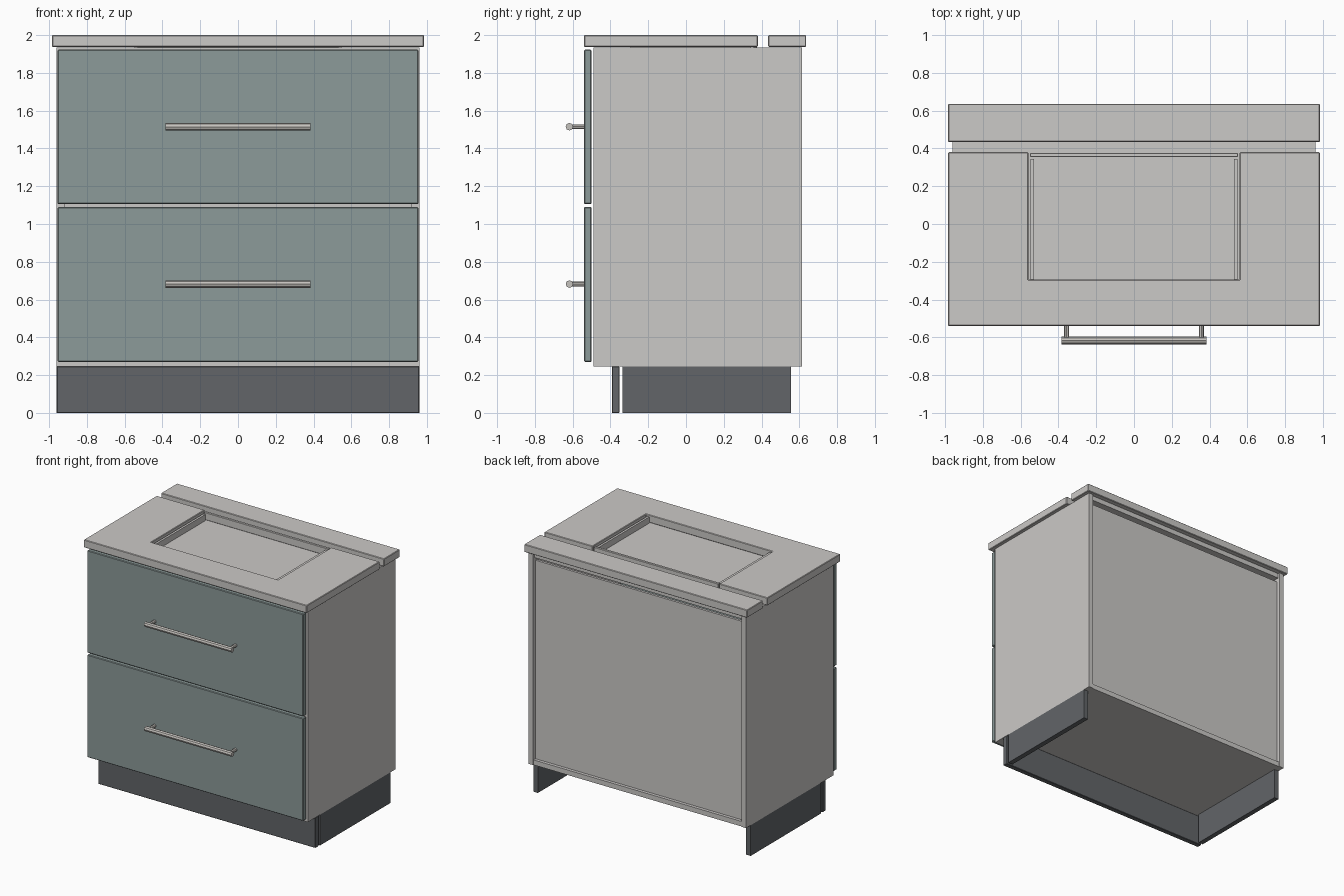
import bpy
import bmesh
import math
from mathutils import Matrix

if "Cube" in bpy.data.objects:
    bpy.data.objects.remove(bpy.data.objects["Cube"])


def material(name, rgb):
    m = bpy.data.materials.new(name)
    m.diffuse_color = (*rgb, 1)
    m.use_nodes = True
    m.node_tree.nodes["Principled BSDF"].inputs["Base Color"].default_value = m.diffuse_color
    return m


GREY = material("light grey", (0.60, 0.585, 0.57))
TEAL = material("grey teal", (0.265, 0.325, 0.32))
DARK = material("charcoal", (0.122, 0.13, 0.14))
METAL = material("brushed metal", (0.56, 0.54, 0.51))


def finish(name, bm, mat, bevel=0):
    me = bpy.data.meshes.new(name)
    bmesh.ops.recalc_face_normals(bm, faces=bm.faces)
    bm.to_mesh(me)
    bm.free()
    me.materials.append(mat)
    ob = bpy.data.objects.new(name, me)
    bpy.context.collection.objects.link(ob)
    if bevel:
        mod = ob.modifiers.new("soft edge", 'BEVEL')
        mod.width = bevel
        mod.segments = 1
    return ob


def box(name, x, y, z, mat, bevel=0):
    """Box between (min, max) pairs."""
    bm = bmesh.new()
    bmesh.ops.create_cube(bm, size=1)
    for v in bm.verts:
        for i, (a, b) in enumerate((x, y, z)):
            v.co[i] = (a + b) / 2 + v.co[i] * (b - a)
    return finish(name, bm, mat, bevel)


def rod(name, centre, length, radius, axis, mat, sides=8):
    bm = bmesh.new()
    turn = Matrix.Rotation(math.pi / 2, 4, 'Y' if axis == 'X' else 'X')
    bmesh.ops.create_cone(bm, cap_ends=True, segments=sides, radius1=radius,
                          radius2=radius, depth=length,
                          matrix=Matrix.Translation(centre) @ turn)
    return finish(name, bm, mat)


def slab(name, outline, z0, z1, mat, bevel=0):
    """Flat outline in x, y raised from z0 to z1."""
    bm = bmesh.new()
    face = bm.faces.new([bm.verts.new((x, y, z0)) for x, y in outline])
    ext = bmesh.ops.extrude_face_region(bm, geom=[face])
    for v in ext["geom"]:
        if isinstance(v, bmesh.types.BMVert):
            v.co.z = z1
    return finish(name, bm, mat, bevel)


# Carcass: sides, floor, top and inset back
for s, side in ((-1, "left"), (1, "right")):
    xs = sorted((s * 0.92, s * 0.96))
    box(side + "_side_panel", xs, (-0.49, 0.615), (0.245, 1.935), GREY)
    # Side plinth boards
    box(side + "_plinth", xs, (-0.335, 0.555), (0, 0.245), DARK)
    # Trim strips along the worktop recess
    box(side + "_recess_trim", sorted((s * 0.53, s * 0.548)),
        (-0.295, 0.345), (1.935, 1.985), GREY)
box("bottom_panel", (-0.92, 0.92), (-0.49, 0.61), (0.245, 0.285), GREY)
box("top_panel", (-0.92, 0.92), (-0.49, 0.57), (1.897, 1.935), GREY)
box("back_panel", (-0.92, 0.92), (0.565, 0.585), (0.285, 1.87), GREY)
box("back_top_rail", (-0.92, 0.92), (0.57, 0.60), (1.897, 1.935), GREY)
box("front_plinth", (-0.96, 0.96), (-0.393, -0.352), (0, 0.245), DARK, 0.003)

# Worktop with a recess open to the rear, plus separate rear strip
slab("worktop", [(-0.985, -0.54), (0.985, -0.54), (0.985, 0.38), (0.56, 0.38),
                 (0.56, -0.295), (-0.56, -0.295), (-0.56, 0.38), (-0.985, 0.38)],
     1.938, 2.0, GREY, 0.004)
box("recess_back_bar", (-0.55, 0.55), (0.355, 0.377), (1.935, 1.995), GREY, 0.003)
box("rear_worktop", (-0.985, 0.985), (0.435, 0.636), (1.938, 2.0), GREY, 0.004)

# Drawer fronts with bar handles
for name, z0, z1, hz in (("lower", 0.27, 1.09, 0.682), ("upper", 1.105, 1.923, 1.515)):
    box(name + "_drawer_front", (-0.955, 0.955), (-0.54, -0.50), (z0, z1), TEAL, 0.005)
    rod(name + "_handle_bar", (0, -0.617, hz), 0.77, 0.02, 'X', METAL)
    for s in (-1, 1):
        rod(name + "_handle_post", (s * 0.357, -0.572, hz), 0.075, 0.013, 'Y', METAL)
